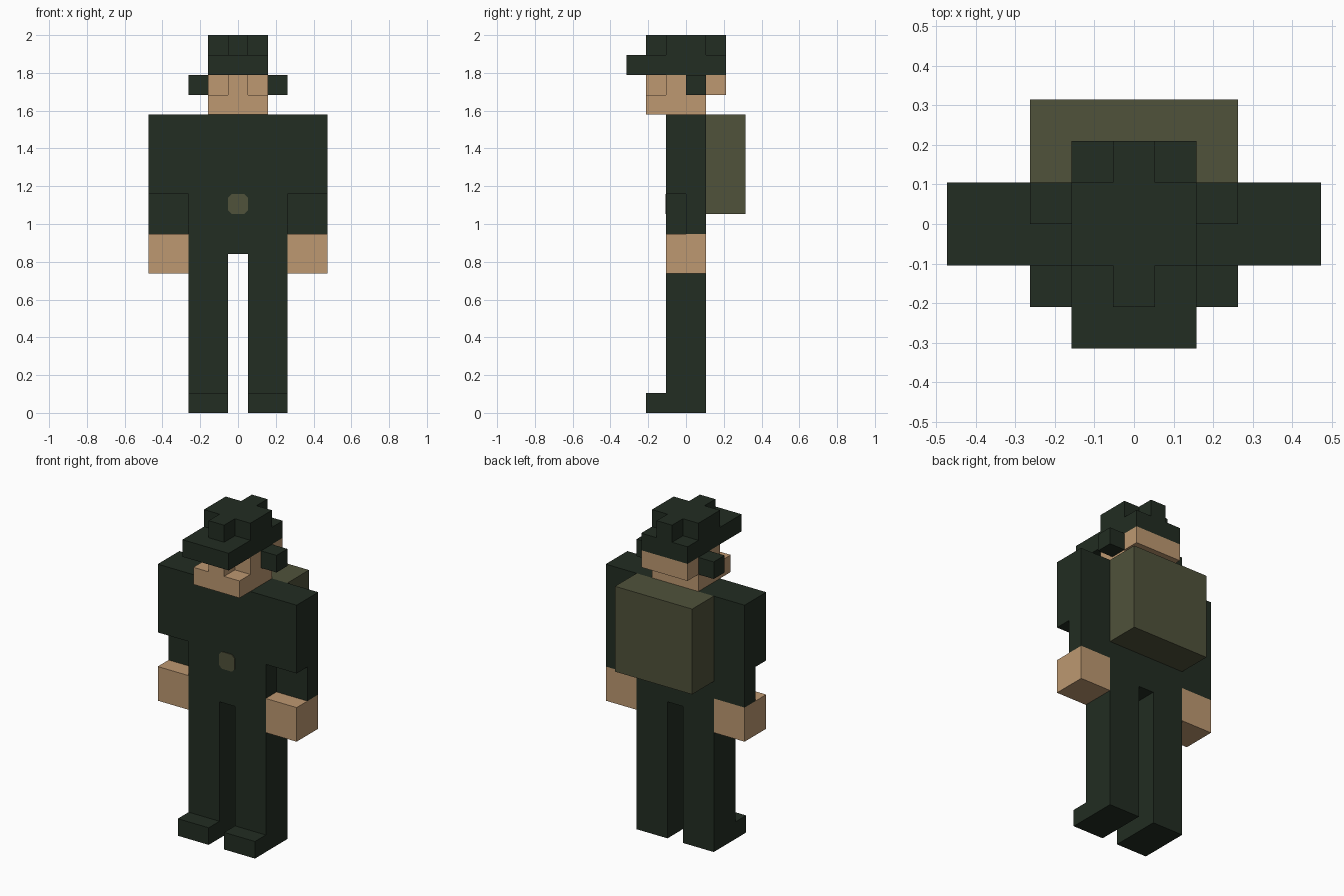
import bpy
import bmesh
from mathutils import Vector

cube = bpy.data.objects.get("Cube")
if cube:
    bpy.data.objects.remove(cube, do_unlink=True)

U = 2 / 19  # block size: the figure stands 19 blocks tall


def material(name, rgb):
    m = bpy.data.materials.new(name)
    m.use_nodes = True
    m.diffuse_color = (*rgb, 1)
    bsdf = next(n for n in m.node_tree.nodes if n.type == 'BSDF_PRINCIPLED')
    bsdf.inputs["Base Color"].default_value = (*rgb, 1)
    return m


GREEN = material("dark green cloth", (0.016, 0.026, 0.016))
SKIN = material("skin", (0.51, 0.315, 0.165))
OLIVE = material("olive canvas", (0.080, 0.084, 0.043))


def prism(name, outline, axis, lo, hi, mat):
    """Extrude a closed outline (in blocks) along an axis from lo to hi."""
    place = {'x': lambda a, b, t: (t, a, b),
             'y': lambda a, b, t: (a, t, b),
             'z': lambda a, b, t: (a, b, t)}[axis]
    bm = bmesh.new()
    face = bm.faces.new([bm.verts.new(Vector(place(a, b, lo)) * U) for a, b in outline])
    ext = bmesh.ops.extrude_face_region(bm, geom=[face])
    verts = [g for g in ext["geom"] if isinstance(g, bmesh.types.BMVert)]
    bmesh.ops.translate(bm, verts=verts, vec=Vector(place(0, 0, hi - lo)) * U)
    bmesh.ops.recalc_face_normals(bm, faces=bm.faces)
    mesh = bpy.data.meshes.new(name)
    bm.to_mesh(mesh)
    bm.free()
    mesh.materials.append(mat)
    obj = bpy.data.objects.new(name, mesh)
    bpy.context.collection.objects.link(obj)
    return obj


def box(name, x, y, z, mat):
    rect = [(x[0], y[0]), (x[1], y[0]), (x[1], y[1]), (x[0], y[1])]
    return prism(name, rect, 'z', z[0], z[1], mat)


def mirrored(half):
    """Complete an outline that is symmetric about its first coordinate."""
    return half + [(-a, b) for a, b in reversed(half)]


# Jacket: torso with the upper arms
prism("jacket", mirrored([(2.5, 8), (2.5, 11), (4.5, 11), (4.5, 15)]), 'y', -1, 1, GREEN)

# Limbs and ear pieces on both sides
boot_leg = [(-2, 0), (1, 0), (1, 8), (-1, 8), (-1, 1), (-2, 1)]
for side, s in (("left", 1), ("right", -1)):
    def span(a, b):
        return sorted((s * a, s * b))
    prism("leg_" + side, boot_leg, 'x', *span(0.5, 2.5), GREEN)
    box("forearm_" + side, span(2.5, 4.5), (0, 1), (9, 11), GREEN)
    box("hand_" + side, span(2.5, 4.5), (-1, 1), (7, 9), SKIN)
    box("ear_cover_" + side, span(1.5, 2.5), (0, 1), (16, 17), GREEN)

# Backpack and chamfered belt buckle plate
box("backpack", (-2.5, 2.5), (1, 3), (10, 15), OLIVE)
c = 0.18
buckle = mirrored([(0.5 - c, 10), (0.5, 10 + c), (0.5, 11 - c), (0.5 - c, 11)])
prism("belt_buckle", buckle, 'y', -1.04, -1, OLIVE)

# Head: jaw block, then the eye level with the nose between recessed eyes
box("jaw", (-1.5, 1.5), (-2, 1), (15, 16), SKIN)
prism("eye_level", mirrored([(0.5, -2), (0.5, -1), (1.5, -1), (1.5, 2)]),
      'z', 16, 17, SKIN)

# Cap: band with the peak, and a cross-shaped crown
box("cap_band_and_peak", (-1.5, 1.5), (-3, 2), (17, 18), GREEN)
prism("cap_crown", mirrored([(0.5, -2), (0.5, -1), (1.5, -1), (1.5, 1), (0.5, 1), (0.5, 2)]),
      'z', 18, 19, GREEN)
